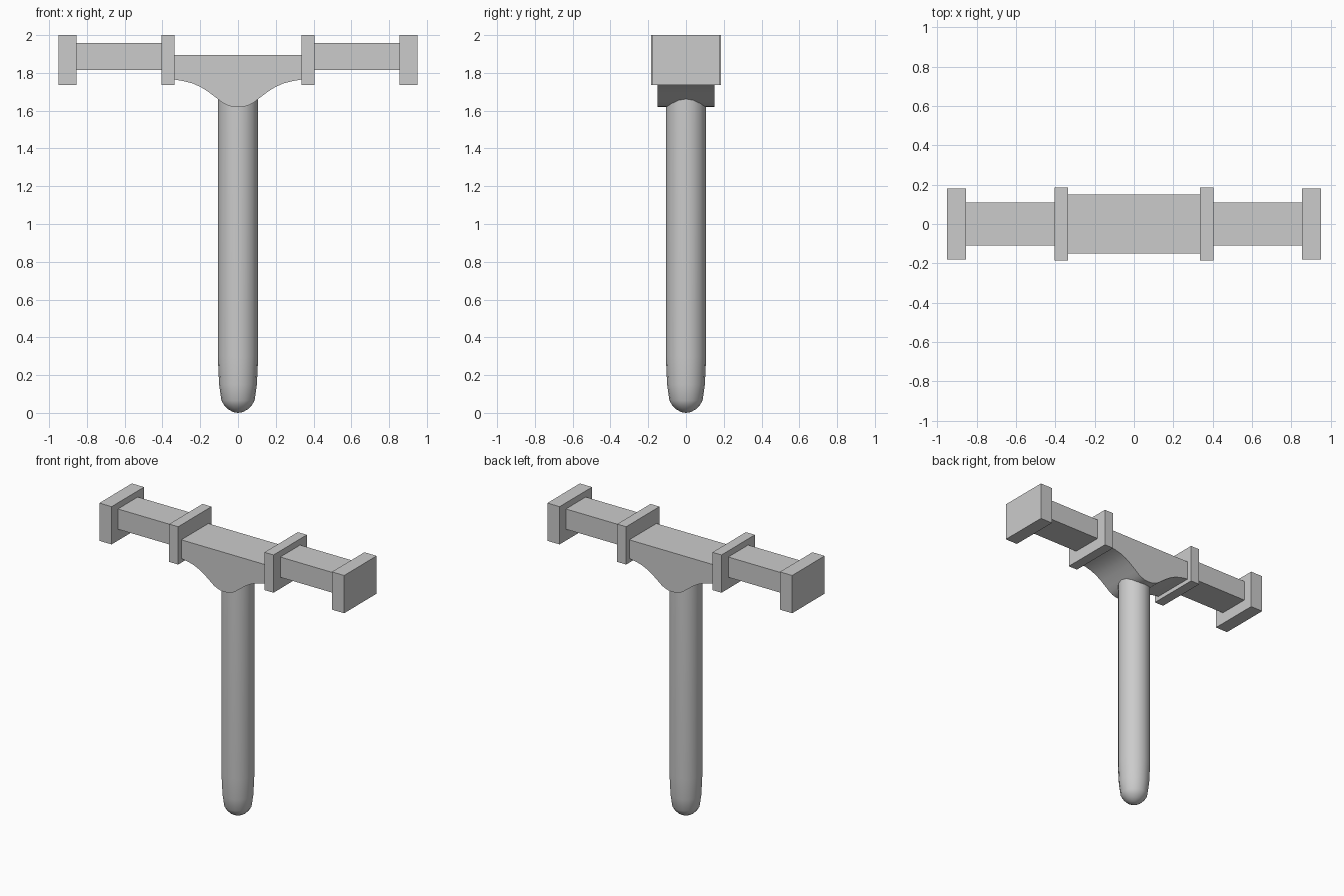
import bpy, bmesh, math

if "Cube" in bpy.data.objects:
    bpy.data.objects.remove(bpy.data.objects["Cube"])


def finish(name, bm):
    bmesh.ops.recalc_face_normals(bm, faces=bm.faces)
    mesh = bpy.data.meshes.new(name)
    bm.to_mesh(mesh)
    bm.free()
    obj = bpy.data.objects.new(name, mesh)
    bpy.context.collection.objects.link(obj)
    return obj


def box(name, x0, x1, half_y, z0, z1):
    bm = bmesh.new()
    bmesh.ops.create_cube(bm, size=1)
    for v in bm.verts:
        v.co.x = x0 if v.co.x < 0 else x1
        v.co.y = math.copysign(half_y, v.co.y)
        v.co.z = z0 if v.co.z < 0 else z1
    return finish(name, bm)


# Arms: collar, bar and end cap on each side
for side, s in (("left", -1), ("right", 1)):
    for part, a, b, hy, z0, z1 in (
        ("collar", 0.335, 0.405, 0.185, 1.735, 2.0),
        ("arm_bar", 0.40, 0.86, 0.11, 1.815, 1.957),
        ("end_cap", 0.855, 0.95, 0.18, 1.735, 2.0),
    ):
        box(f"{side}_{part}", *sorted((s * a, s * b)), hy, z0, z1)

# Centre block: extruded profile with a curved underside
half = [(0.34, 1.895), (0.34, 1.765), (0.29, 1.757), (0.24, 1.744), (0.195, 1.724),
        (0.155, 1.698), (0.11, 1.664), (0.085, 1.644), (0.06, 1.63), (0.035, 1.622)]
profile = half + [(0, 1.619)] + [(-x, z) for x, z in reversed(half)]
bm = bmesh.new()
face = bm.faces.new([bm.verts.new((x, -0.15, z)) for x, z in profile])
ext = bmesh.ops.extrude_face_region(bm, geom=[face])
for v in ext["geom"]:
    if isinstance(v, bmesh.types.BMVert):
        v.co.y = 0.15
centre = finish("centre_block", bm)

# Handle: lathed shaft with a rounded tip, running up into the centre block
rings = [(0.025, 0.004), (0.052, 0.019), (0.073, 0.04), (0.088, 0.065),
         (0.1, 0.15), (0.107, 0.3), (0.107, 1.75)]
SIDES = 16
bm = bmesh.new()
loops = [[bm.verts.new((r * math.cos(2 * math.pi * i / SIDES),
                        r * math.sin(2 * math.pi * i / SIDES), z))
          for i in range(SIDES)] for r, z in rings]
for low, high in zip(loops, loops[1:]):
    for i in range(SIDES):
        j = (i + 1) % SIDES
        bm.faces.new((low[i], low[j], high[j], high[i]))
tip = bm.verts.new((0, 0, 0))
for i in range(SIDES):
    bm.faces.new((tip, loops[0][(i + 1) % SIDES], loops[0][i]))
bm.faces.new(loops[-1])
handle = finish("handle", bm)

# Smooth shading on the curved parts, keeping hard edges
for obj in (centre, handle):
    bpy.ops.object.select_all(action='DESELECT')
    obj.select_set(True)
    bpy.context.view_layer.objects.active = obj
    bpy.ops.object.shade_smooth_by_angle(angle=math.radians(35))
